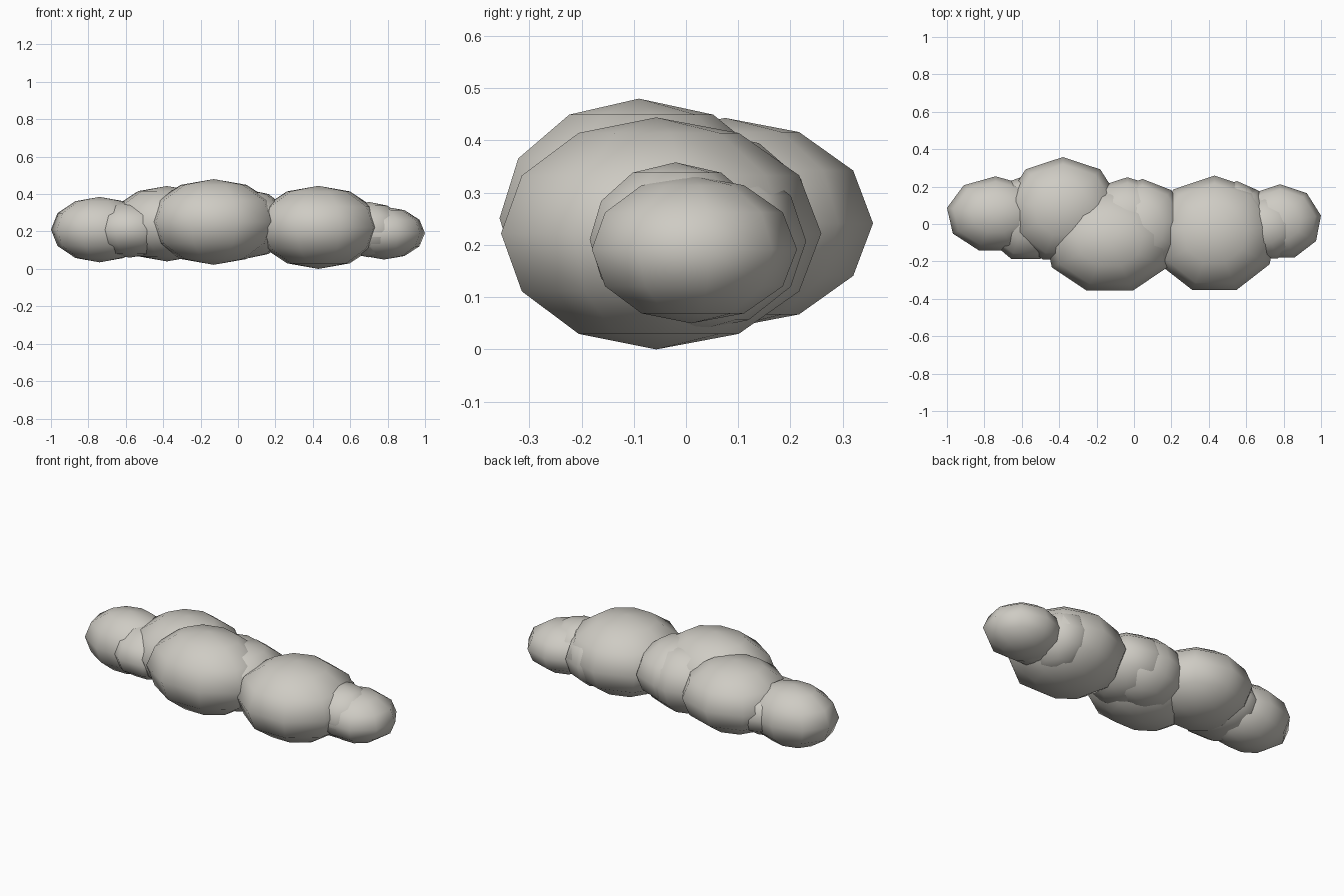
import bpy, bmesh, math
from mathutils import Matrix

if "Cube" in bpy.data.objects:
    bpy.data.objects.remove(bpy.data.objects["Cube"])

mat = bpy.data.materials.new("warm_light_grey")
mat.diffuse_color = (0.62, 0.60, 0.55, 1)
mat.use_nodes = True
mat.node_tree.nodes["Principled BSDF"].inputs["Base Color"].default_value = mat.diffuse_color


def puff(name, centre, radii):
    """Smooth low-poly ellipsoid, 9 segments by 6 rings, one segment line facing +y."""
    bm = bmesh.new()
    bmesh.ops.create_uvsphere(bm, u_segments=9, v_segments=6, radius=1)
    v = min(bm.verts, key=lambda p: abs(p.co.z))
    turn = math.pi / 2 - math.atan2(v.co.y, v.co.x)
    bm.transform(Matrix.Rotation(turn, 4, 'Z'))
    bm.transform(Matrix.Translation(centre) @ Matrix.Diagonal((*radii, 1)))
    for f in bm.faces:
        f.smooth = True
    me = bpy.data.meshes.new(name)
    bm.to_mesh(me)
    bm.free()
    me.materials.append(mat)
    ob = bpy.data.objects.new(name, me)
    bpy.context.collection.objects.link(ob)


# Large puffs
puff("puff_left_back", (-0.38, 0.075, 0.2415), (0.311, 0.283, 0.2015))
puff("puff_centre_front", (-0.13, -0.09, 0.251), (0.357, 0.284, 0.229))
puff("puff_right", (0.43, -0.057, 0.222), (0.341, 0.316, 0.222))

# End puffs
puff("puff_left_end", (-0.74, 0.051, 0.21), (0.264, 0.204, 0.175))
puff("puff_right_end", (0.781, 0.01, 0.1915), (0.222, 0.2025, 0.1415))

# Small filler puffs
puff("filler_left", (-0.578, 0.03, 0.21), (0.23, 0.23, 0.15))
puff("filler_right", (0.70, -0.02, 0.21), (0.20, 0.175, 0.148))
puff("filler_centre_back", (-0.035, 0.03, 0.23), (0.25, 0.22, 0.19))
puff("filler_centre_right", (0.045, -0.015, 0.24), (0.24, 0.256, 0.185))
puff("filler_right_back", (0.55, 0.01, 0.207), (0.18, 0.22, 0.174))
